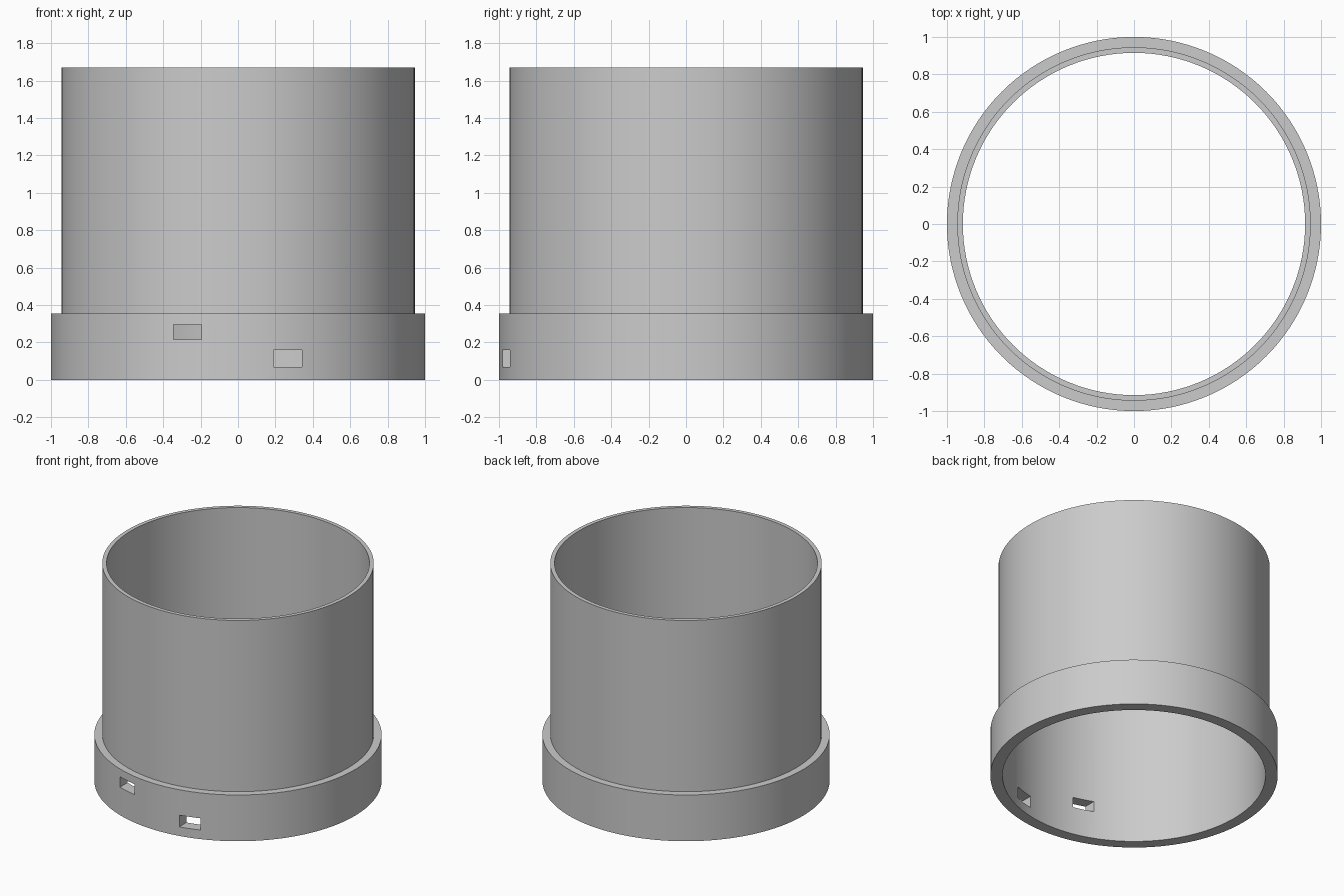
import bpy, bmesh, math
from mathutils import Matrix

cube = bpy.data.objects.get("Cube")
if cube:
    bpy.data.objects.remove(cube, do_unlink=True)

SEGMENTS = 128
BORE, WALL, FLANGE = 0.915, 0.945, 1.0
HEIGHT, STEP = 1.67, 0.355

grey = bpy.data.materials.new("plain grey")
grey.use_nodes = True
colour = (0.6, 0.6, 0.6, 1)
grey.diffuse_color = colour
grey.node_tree.nodes["Principled BSDF"].inputs["Base Color"].default_value = colour


def make_object(name, bm):
    bmesh.ops.recalc_face_normals(bm, faces=bm.faces)
    mesh = bpy.data.meshes.new(name)
    bm.to_mesh(mesh)
    bm.free()
    mesh.materials.append(grey)
    obj = bpy.data.objects.new(name, mesh)
    bpy.context.collection.objects.link(obj)
    return obj


# Stepped sleeve: closed wall profile turned about the z axis
profile = [(BORE, 0), (FLANGE, 0), (FLANGE, STEP), (WALL, STEP), (WALL, HEIGHT), (BORE, HEIGHT)]
bm = bmesh.new()
rings = []
for i in range(SEGMENTS):
    a = 2 * math.pi * i / SEGMENTS
    rings.append([bm.verts.new((r * math.cos(a), r * math.sin(a), z)) for r, z in profile])
for i, ring in enumerate(rings):
    following = rings[(i + 1) % SEGMENTS]
    for j in range(len(profile)):
        k = (j + 1) % len(profile)
        bm.faces.new((ring[j], following[j], following[k], ring[k]))
sleeve = make_object("stepped_sleeve", bm)

# Two slots cut straight back through the front of the collar
bm = bmesh.new()
for x, z, height in ((-0.27, 0.255, 0.08), (0.265, 0.115, 0.09)):
    place = Matrix.Translation((x, -0.9, z)) @ Matrix.Diagonal((0.152, 0.4, height, 1))
    bmesh.ops.create_cube(bm, size=1, matrix=place)
cutter = make_object("slot_cutter", bm)
cutter.hide_render = True

cut = sleeve.modifiers.new("slots", "BOOLEAN")
cut.object = cutter
cut.operation = "DIFFERENCE"
cut.solver = "EXACT"
bpy.context.view_layer.objects.active = sleeve
sleeve.select_set(True)
bpy.ops.object.modifier_apply(modifier=cut.name)
bpy.data.objects.remove(cutter, do_unlink=True)

# Smooth round walls with crisp rims
bpy.ops.object.shade_smooth_by_angle(angle=math.radians(30))
